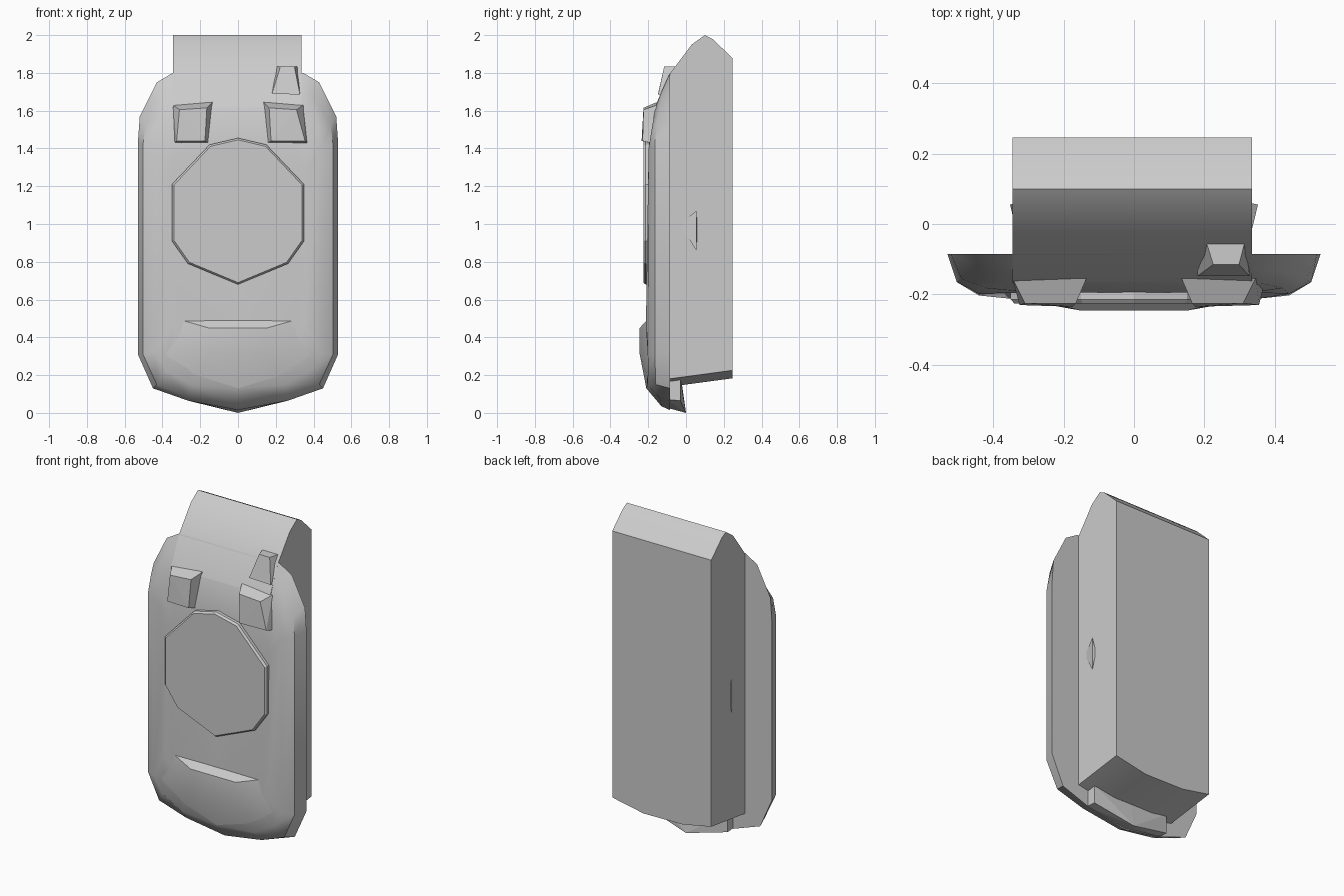
import bpy, bmesh, math

if "Cube" in bpy.data.objects:
    bpy.data.objects.remove(bpy.data.objects["Cube"])


def finish(name, bm, angle=None):
    bmesh.ops.recalc_face_normals(bm, faces=bm.faces)
    mesh = bpy.data.meshes.new(name)
    bm.to_mesh(mesh)
    bm.free()
    ob = bpy.data.objects.new(name, mesh)
    bpy.context.collection.objects.link(ob)
    if angle:
        bpy.ops.object.select_all(action='DESELECT')
        ob.select_set(True)
        bpy.context.view_layer.objects.active = ob
        bpy.ops.object.shade_smooth_by_angle(angle=math.radians(angle))
    return ob


def loft(name, rings, angle=None):
    bm = bmesh.new()
    loops = [[bm.verts.new(p) for p in r] for r in rings]
    for a, b in zip(loops, loops[1:]):
        n = len(a)
        for i in range(n):
            j = (i + 1) % n
            bm.faces.new((a[i], a[j], b[j], b[i]))
    bm.faces.new(loops[0])
    bm.faces.new(loops[-1])
    return finish(name, bm, angle)


def mirrored(points):
    return points + [(-x, y, z) for x, y, z in reversed(points) if x > 0]


def hull(name, points, angle=None):
    bm = bmesh.new()
    for p in points:
        bm.verts.new(p)
    out = bmesh.ops.convex_hull(bm, input=bm.verts)
    junk = {v for v in out['geom_interior'] if isinstance(v, bmesh.types.BMVert)}
    bmesh.ops.delete(bm, geom=list(junk), context='VERTS')
    bmesh.ops.dissolve_limit(bm, angle_limit=0.02, verts=bm.verts, edges=bm.edges)
    return finish(name, bm, angle)


# back block: side profile swept across x, bottom dips in the middle
def block_section(x, dip):
    prof = [(.245, .225 - dip), (.245, 1.88), (.14, 1.98), (.10, 2.0), (.03, 1.95),
            (-.09, 1.79), (-.165, 1.62), (-.12, 1.5), (-.09, .18 - dip)]
    return [(x, y, z) for y, z in prof]


loft("back_block", [block_section(x, d) for x, d in
                    ((-.345, 0), (-.15, .038), (.12, .042), (.335, 0))], 35)

# front shell: rounded outline rings stepping forward, half outline mirrored
rim = [(0, -.085, 1.80), (.345, -.085, 1.80), (.43, -.085, 1.75), (.52, -.085, 1.57),
       (.53, -.085, 1.43), (.53, -.085, .31), (.45, -.085, .13), (.265, -.085, .065), (0, -.085, .015)]
side = [(0, -.125, 1.71), (.34, -.125, 1.71), (.40, -.13, 1.67), (.49, -.155, 1.53),
        (.503, -.165, 1.42), (.503, -.165, .31), (.43, -.16, .15), (.26, -.14, .08), (0, -.13, .035)]
brow = [(0, -.165, 1.62), (.31, -.165, 1.62), (.36, -.168, 1.58), (.42, -.182, 1.50),
        (.44, -.198, 1.40), (.44, -.203, .32), (.38, -.2, .22), (.25, -.205, .15), (0, -.21, .13)]
face = [(x * .8, -.195 if z > 1 else -.212, .9 + (z - .9) * .75) for x, y, z in brow]
loft("front_shell", [mirrored(r) for r in (rim, side, brow, face)], 40)

# lower bulge with its flat ledge
hull("lower_bulge", mirrored([(0, -.21, .13), (.27, -.185, .14), (.38, -.205, .31),
                              (.155, -.245, .31), (.155, -.245, .45), (.325, -.2, .498),
                              (.3, -.12, .2), (.3, -.12, .48)]), 30)

# pointed chin below the block
hull("chin", mirrored([(0, 0, 0), (0, -.02, .14), (0, -.13, .035), (.265, -.03, .065),
                       (.265, -.03, .185), (.265, -.1, .07), (.265, -.1, .185)]))

# ten-sided front disc
outline = mirrored([(0, 0, 1.455), (.15, 0, 1.42), (.35, 0, 1.21),
                    (.35, 0, .91), (.265, 0, .79), (0, 0, .68)])
inner = [(x * .97, -.226, 1.07 + (z - 1.07) * .975) for x, y, z in outline]
loft("front_disc", [[(x, -.17, z) for x, y, z in outline],
                    [(x, -.214, z) for x, y, z in outline], inner])

# paired brow blocks and small side spikes
for s, tag in ((-1, "left"), (1, "right")):
    low = .365 if s > 0 else .335
    hull(tag + "_brow_block", [(s * x, y, z) for x, y, z in (
        (.135, -.155, 1.645), (.345, -.155, 1.63), (.165, -.225, 1.615), (.31, -.225, 1.605),
        (.175, -.235, 1.44), (low - .01, -.23, 1.44), (.15, -.17, 1.425), (low + .005, -.17, 1.425))])
    hull(tag + "_side_spike", [(s * x, y, z) for x, y, z in (
        (.33, -.035, 1.0), (.352, .055, 1.07), (.352, .055, .86), (.33, .06, .98),
        (.345, .03, .98))])

# single horn above the right brow
hull("horn", [(.205, -.05, 1.835), (.315, -.05, 1.835), (.225, -.115, 1.835), (.298, -.115, 1.835),
              (.18, -.148, 1.69), (.328, -.148, 1.685), (.18, -.05, 1.69), (.33, -.05, 1.685)])
